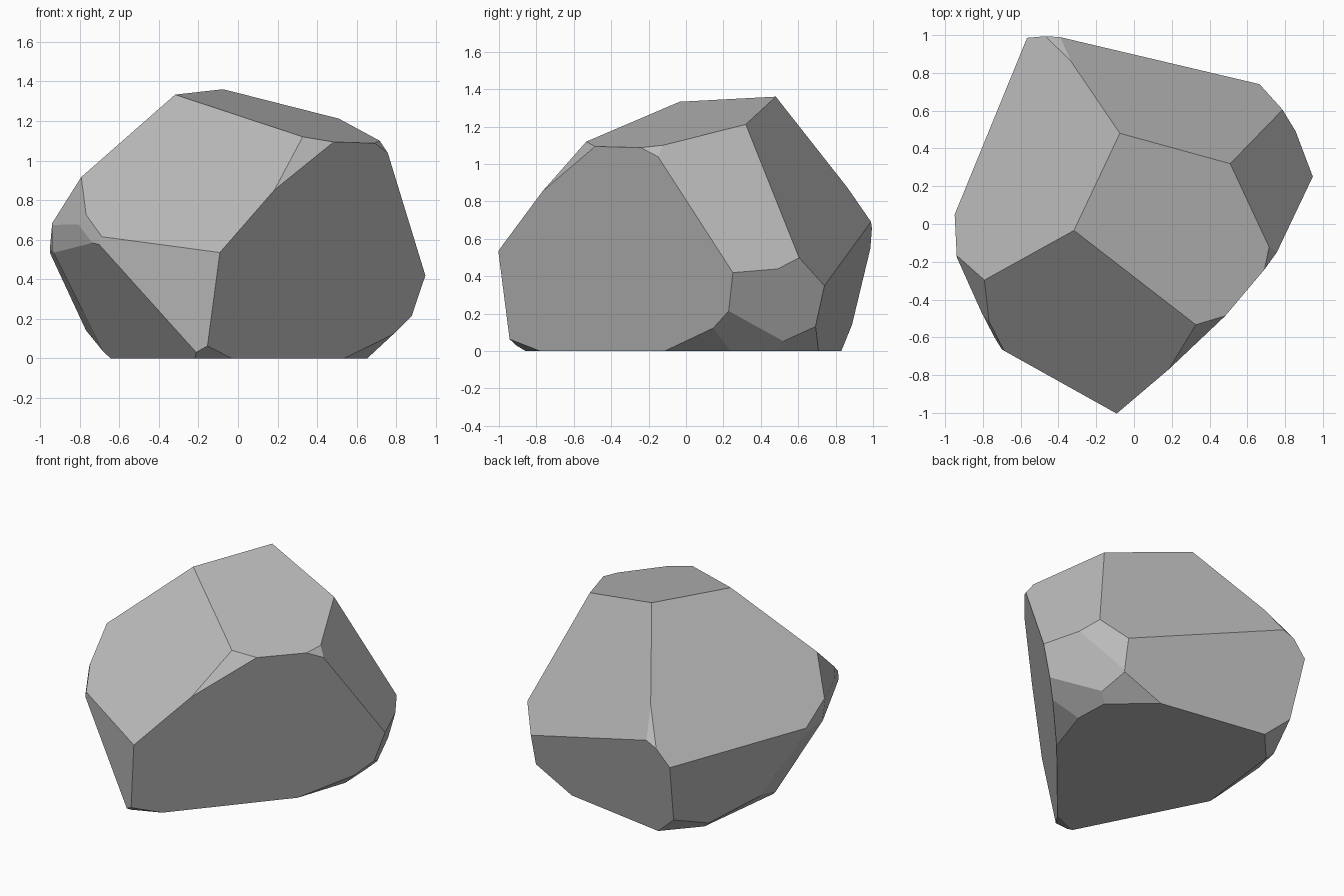
import bpy
import bmesh
from mathutils import Vector

# Remove the default cube only
default_cube = bpy.data.objects.get("Cube")
if default_cube:
    bpy.data.objects.remove(default_cube, do_unlink=True)

# Stone colour
stone = bpy.data.materials.new("stone_grey")
stone.use_nodes = True
grey = (0.5, 0.5, 0.5, 1.0)
stone.diffuse_color = grey
for node in stone.node_tree.nodes:
    if node.type == "BSDF_PRINCIPLED":
        node.inputs["Base Color"].default_value = grey


def chisel(bm, normal, offset):
    """Slice away everything where normal . point > offset and cap the cut."""
    n = Vector(normal)
    bmesh.ops.bisect_plane(
        bm,
        geom=bm.verts[:] + bm.edges[:] + bm.faces[:],
        dist=0.0001,
        plane_co=n * (offset / n.length_squared),
        plane_no=n,
        clear_outer=True,
    )
    open_edges = [edge for edge in bm.edges if edge.is_boundary]
    if open_edges:
        bmesh.ops.holes_fill(bm, edges=open_edges, sides=0)


# Each facet is a plane: outward direction and offset
large_facets = [
    ((0.212, -0.153, 1), 1.271),     # top
    ((-0.374, -0.91, 1), 1.483),     # sloping front
    ((1, -0.85, -0.242), 0.632),     # front, +x side
    ((-0.565, -1, -0.053), 1.027),   # front, -x side
    ((-1, -0.514, -0.666), 0.658),   # undercut, front -x
    ((-1.15, 0.49, 1), 1.682),       # sloping -x side
    ((0.743, 1.775, 1), 2.157),      # sloping back
    ((1, 0.335, 0.523), 1.25),       # sloping +x side
    ((0.163, 1, -0.225), 0.77),      # lower back
    ((-1, 0.406, -0.194), 0.86),     # lower back, -x side
]
small_facets = [
    ((-0.373, 1.285, 1), 2.108),     # back ridge
    ((1.25, -0.37, 1), 2.04),        # top corner, +x
    ((0.62, -1.51, 1), 2.128),       # top corner, front
    ((-1, -0.444, 0.382), 1.274),    # front -x corner, upper
    ((-1, -0.647, 0.184), 1.235),    # front -x corner, lower
    ((-1, -0.45, -0.1), 0.95),       # front -x edge
    ((-1, -0.05, 0), 0.947),         # outermost -x edge
    ((-1, -0.1, -0.532), 0.663),     # undercut, -x side
    ((1, 0.41, -0.38), 0.89),        # undercut, +x side
    ((1, 0.7, -0.18), 1.12),         # back +x corner
]
base_chips = [
    ((0.233, -0.567, -1), 0.435),    # front toe
    ((1, -0.333, -1.333), 0.573),    # front +x toe
    ((1, 0.04, -1.05), 0.662),       # +x toe
    ((1, 1.15, -2), 1.19),           # back +x toe
    ((-1, 0.89, -1.49), 1.108),      # back -x toe
    ((-1, 0.12, -1.15), 0.64),       # -x toe
]

# Chisel the boulder out of a block resting on the ground
bm = bmesh.new()
bmesh.ops.create_cube(bm, size=4)
bmesh.ops.translate(bm, verts=bm.verts, vec=(0, 0, 2))
for normal, offset in large_facets + small_facets + base_chips:
    chisel(bm, normal, offset)
bmesh.ops.recalc_face_normals(bm, faces=bm.faces)

mesh = bpy.data.meshes.new("boulder")
bm.to_mesh(mesh)
bm.free()
mesh.materials.append(stone)
boulder = bpy.data.objects.new("boulder", mesh)
bpy.context.collection.objects.link(boulder)
